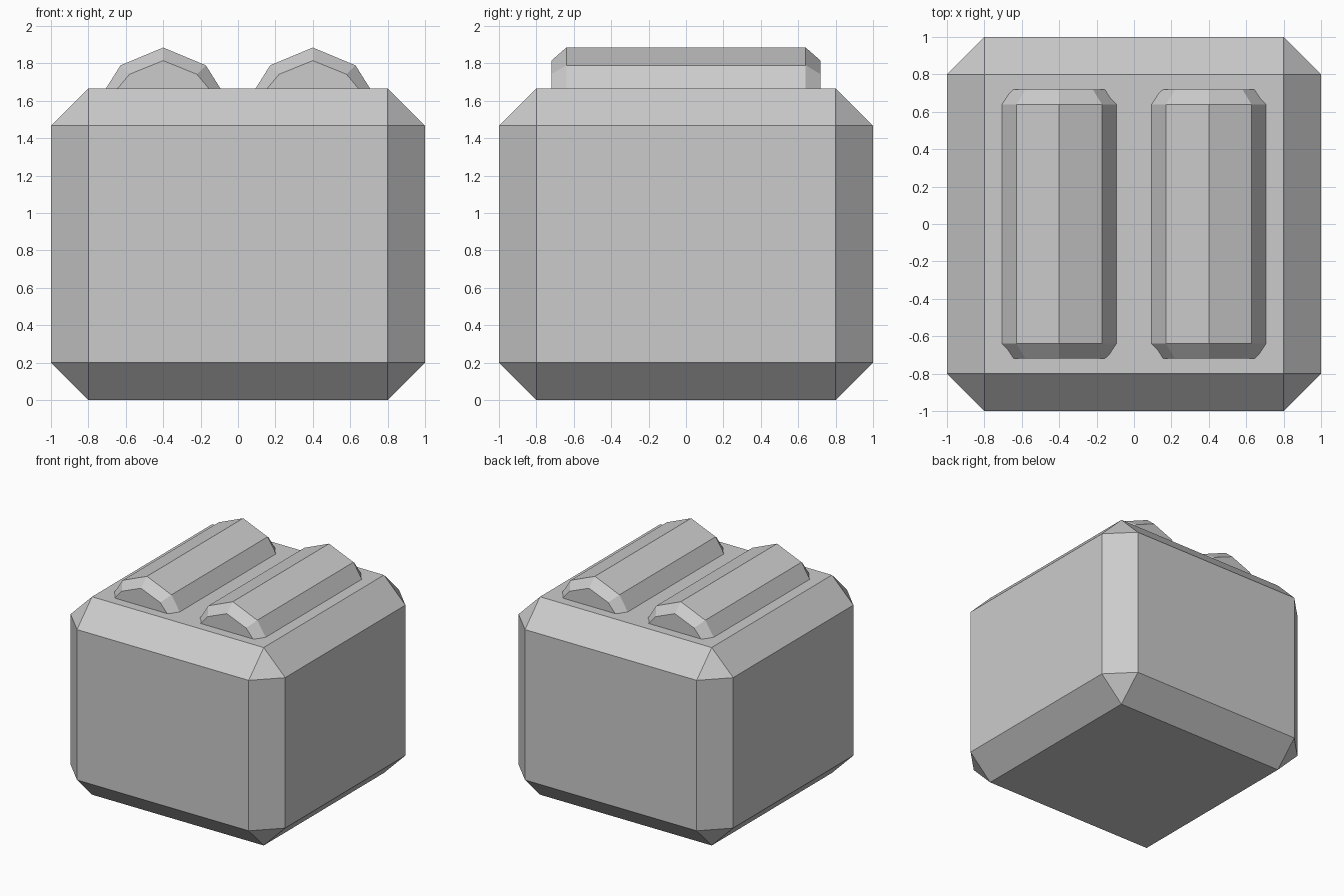
import bpy, bmesh

if "Cube" in bpy.data.objects:
    bpy.data.objects.remove(bpy.data.objects["Cube"])

BODY_HEIGHT = 1.667
CHAMFER = 0.2


def make_object(name, bm):
    bmesh.ops.recalc_face_normals(bm, faces=bm.faces[:])
    mesh = bpy.data.meshes.new(name)
    bm.to_mesh(mesh)
    bm.free()
    obj = bpy.data.objects.new(name, mesh)
    bpy.context.collection.objects.link(obj)
    return obj


# Body: box with one flat chamfer on every edge
bm = bmesh.new()
bmesh.ops.create_cube(bm, size=2)
for v in bm.verts:
    v.co.z = (v.co.z + 1) / 2 * BODY_HEIGHT
bmesh.ops.bevel(bm, geom=bm.edges[:], offset=CHAMFER, offset_type='OFFSET',
                segments=1, profile=0.5, affect='EDGES')
make_object("block_body", bm)


def arch(half_profile):
    """Mirror a half section (outside to peak) into a full closed section."""
    return half_profile + [(-x, z) for x, z in reversed(half_profile[:-1])]


# Raised bars: faceted arch sections, tapered at both ends, sunk into the top
OUTER = arch([(0.335, 1.62), (0.228, 1.79), (0, 1.885)])
END = arch([(0.283, 1.62), (0.18, 1.742), (0, 1.815)])
SECTIONS = [(-0.72, END), (-0.64, OUTER), (0.64, OUTER), (0.72, END)]


def make_bar(name, cx):
    bm = bmesh.new()
    rings = [[bm.verts.new((cx + x, y, z)) for x, z in sec]
             for y, sec in SECTIONS]
    n = len(OUTER)
    for a, b in zip(rings, rings[1:]):
        for i in range(n):
            j = (i + 1) % n
            bm.faces.new((a[i], a[j], b[j], b[i]))
    bm.faces.new(rings[0])
    bm.faces.new(rings[-1])
    make_object(name, bm)


for side, cx in (("left", -0.4), ("right", 0.4)):
    make_bar(f"top_bar_{side}", cx)
